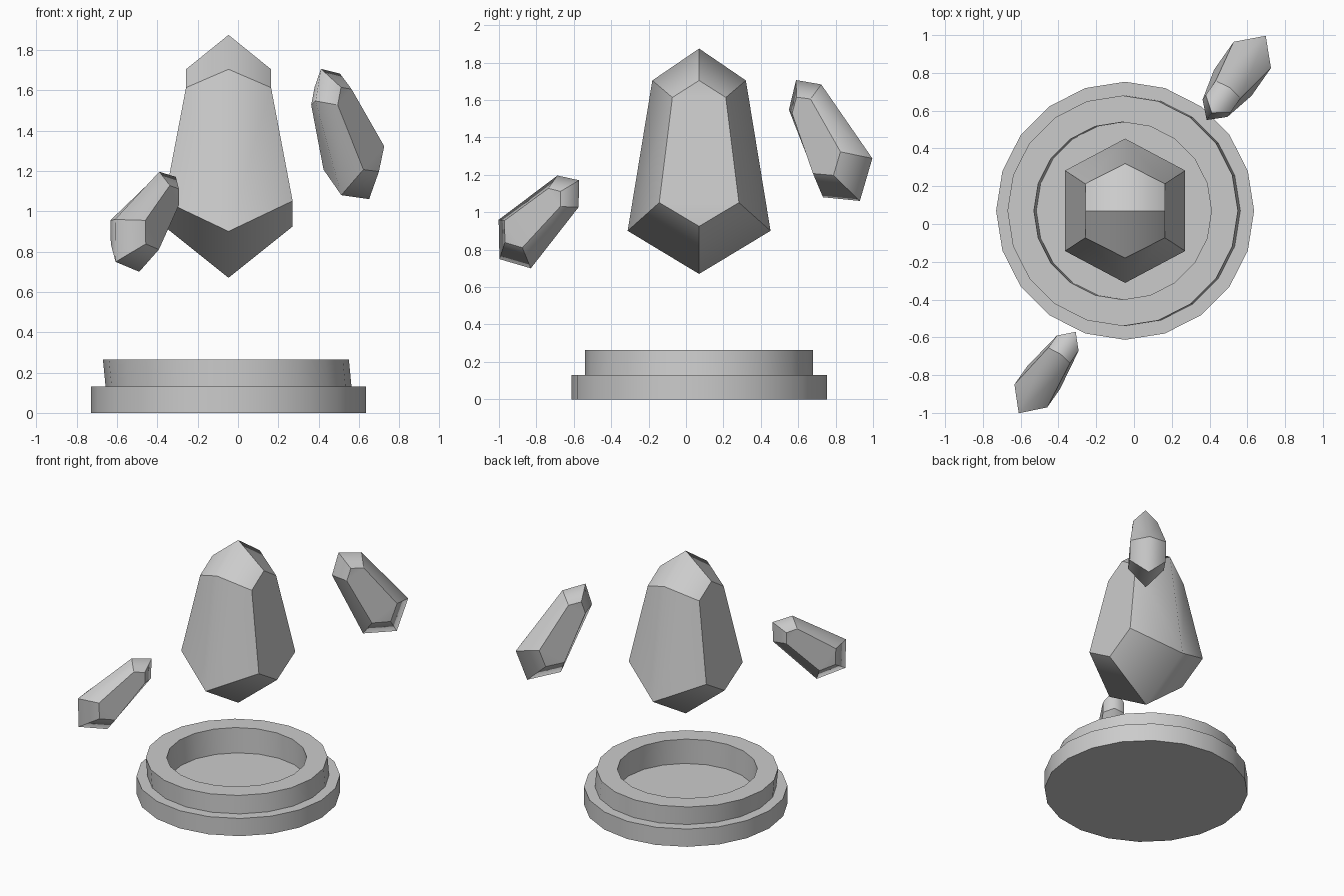
import bpy, bmesh, math
from math import radians, cos, sin, pi

if "Cube" in bpy.data.objects:
    bpy.data.objects.remove(bpy.data.objects["Cube"])

CX, CY = -0.047, 0.07


def finish(name, bm, keep_soft=lambda e: False):
    """Smooth faces, with creases sharp unless keep_soft says otherwise."""
    bmesh.ops.recalc_face_normals(bm, faces=bm.faces)
    for f in bm.faces:
        f.smooth = True
    for e in bm.edges:
        e.smooth = e.calc_face_angle(0) < radians(25) or keep_soft(e)
    me = bpy.data.meshes.new(name)
    bm.to_mesh(me)
    bm.free()
    ob = bpy.data.objects.new(name, me)
    bpy.context.collection.objects.link(ob)
    return ob


def pedestal():
    # stacked 20-sided rings: (x shift, radius, z); the upper rim leans slightly
    n = 20
    profile = [(0, .683, 0), (0, .683, .131), (0, .61, .131),
               (-.013, .61, .264), (-.013, .47, .264), (0, .47, .08)]
    bm = bmesh.new()
    rings = [[bm.verts.new((dx + r * cos(2 * pi * i / n), r * sin(2 * pi * i / n), z))
              for i in range(n)] for dx, r, z in profile]
    for a, b in zip(rings, rings[1:]):
        for i in range(n):
            j = (i + 1) % n
            bm.faces.new((a[i], a[j], b[j], b[i]))
    bm.faces.new(rings[0])
    bm.faces.new(rings[-1])
    finish("pedestal", bm).location = (CX, CY, 0)


def crystal(name, location, scale=(1, 1, 1), tilt=0, turn=0):
    bm = bmesh.new()

    def end(tip, side, corner, front):
        # one pointed end: tip z, (x, z) of side, (x, y, z) of corner, (y, z) of front
        v = {"tip": bm.verts.new((0, 0, tip))}
        for s in (1, -1):
            v["side", s] = bm.verts.new((s * side[0], 0, side[1]))
            v["front", s] = bm.verts.new((0, s * front[0], front[1]))
            for t in (1, -1):
                v["corner", s, t] = bm.verts.new((s * corner[0], t * corner[1], corner[2]))
        for s in (1, -1):
            for t in (1, -1):
                bm.faces.new((v["tip"], v["side", s], v["corner", s, t], v["front", t]))
        return v

    top = end(.6025, (.211, .432), (.211, .143, .341), (.25, .432))
    low = end(-.6025, (.318, -.348), (.318, .213, -.221), (.382, -.372))
    for s in (1, -1):
        # flank panel with a small triangle at each end
        bm.faces.new((top["corner", s, 1], top["corner", s, -1],
                      low["corner", s, -1], low["corner", s, 1]))
        for v in (top, low):
            bm.faces.new((v["side", s], v["corner", s, 1], v["corner", s, -1]))
        for t in (1, -1):
            bm.faces.new((top["corner", s, t], top["front", t],
                          low["front", t], low["corner", s, t]))
    # edges on the centre plane stay soft
    ob = finish(name, bm, lambda e: all(abs(v.co.x) < 1e-5 for v in e.verts))
    ob.location = location
    ob.scale = scale
    ob.rotation_euler = (radians(tilt), 0, radians(turn))


pedestal()
crystal("main_crystal", (CX, CY, 1.2725))
crystal("right_shard", (.531, .759, 1.3835), (.38, .502, .638), 32.8, -35)
crystal("left_shard", (-.458, -.784, .96), (.333, .437, .556), 51, 145)
